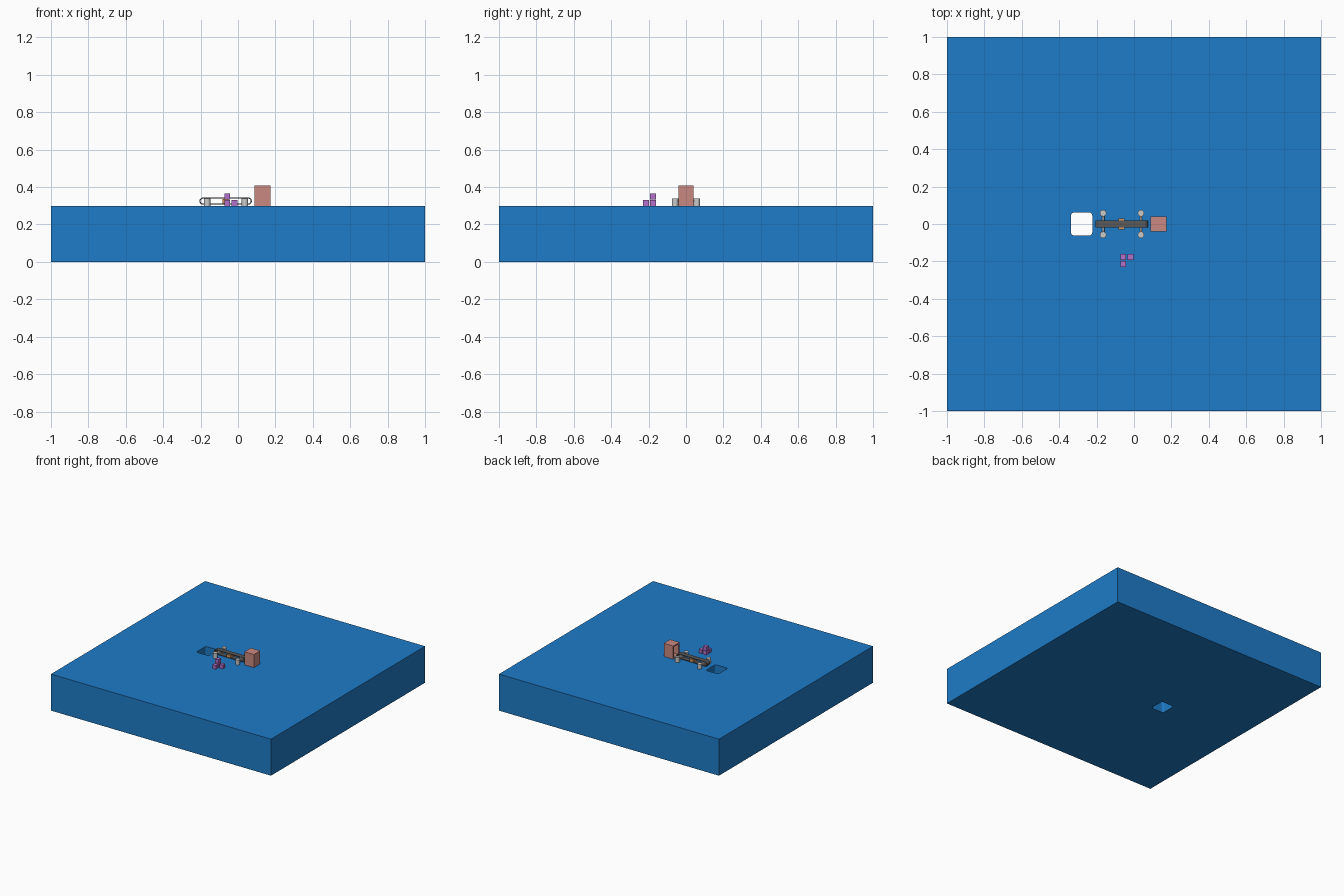
import bpy, bmesh
from math import pi, sin, cos

if "Cube" in bpy.data.objects:
    bpy.data.objects.remove(bpy.data.objects["Cube"])


def material(name, rgb):
    m = bpy.data.materials.new(name)
    m.diffuse_color = (*rgb, 1)
    m.use_nodes = True
    m.node_tree.nodes["Principled BSDF"].inputs["Base Color"].default_value = m.diffuse_color
    return m


BLUE = material("blue", (0.013, 0.2, 0.58))
DARK = material("dark", (0.1, 0.1, 0.1))
PINK = material("pink", (0.6, 0.25, 0.22))
PURPLE = material("purple", (0.45, 0.16, 0.6))
ORANGE = material("orange", (0.7, 0.3, 0.1))


def finish(name, bm, mat=None):
    bmesh.ops.recalc_face_normals(bm, faces=bm.faces)
    me = bpy.data.meshes.new(name)
    bm.to_mesh(me)
    bm.free()
    ob = bpy.data.objects.new(name, me)
    bpy.context.collection.objects.link(ob)
    if mat:
        me.materials.append(mat)
    return ob


def box(name, lo, hi, mat=None):
    bm = bmesh.new()
    bmesh.ops.create_cube(bm, size=1)
    for v in bm.verts:
        v.co = [a + (b - a) * (c + 0.5) for a, b, c in zip(lo, hi, v.co)]
    return finish(name, bm, mat)


def cylinder(name, centre, radius, depth, rotation=(0, 0, 0), sides=16):
    bm = bmesh.new()
    bmesh.ops.create_cone(bm, cap_ends=True, segments=sides,
                          radius1=radius, radius2=radius, depth=depth)
    ob = finish(name, bm)
    ob.location, ob.rotation_euler = centre, rotation
    for p in ob.data.polygons:
        p.use_smooth = len(p.vertices) == 4
    ob.data.set_sharp_from_angle(angle=0.6)
    return ob


def rounded(cx, cy, hx, hy, r, n=6):
    """Outline of a rounded rectangle."""
    pts = []
    for q, (sx, sy) in enumerate(((1, 1), (-1, 1), (-1, -1), (1, -1))):
        for i in range(n + 1):
            a = (q + i / n) * pi / 2
            pts.append((cx + sx * (hx - r) + r * cos(a), cy + sy * (hy - r) + r * sin(a)))
    return pts


def extrude(name, pts, place, depth, mat=None):
    bm = bmesh.new()
    f = bm.faces.new([bm.verts.new(place(*p)) for p in pts])
    new = bmesh.ops.extrude_face_region(bm, geom=[f])["geom"]
    bmesh.ops.translate(bm, vec=depth, verts=[v for v in new if isinstance(v, bmesh.types.BMVert)])
    return finish(name, bm, mat)


def cut(target, cutter):
    cutter.hide_render = True
    cutter.hide_viewport = False
    m = target.modifiers.new("cut", "BOOLEAN")
    m.object, m.operation, m.solver = cutter, "DIFFERENCE", "EXACT"
    bpy.context.view_layer.objects.active = target
    bpy.ops.object.modifier_apply(modifier=m.name)
    bpy.data.objects.remove(cutter)


# Ground slab with a rounded shaft through it
slab = box("ground_slab", (-1, -1, 0), (1, 1, 0.3), BLUE)
cut(slab, extrude("shaft_cutter", rounded(-0.28, 0, 0.057, 0.062, 0.017),
                  lambda x, y: (x, y, -0.1), (0, 0, 0.6)))

# Conveyor belt: a hollow loop
CX, CZ = -0.066, 0.325
belt = extrude("conveyor_belt", rounded(CX, CZ, 0.14, 0.019, 0.0185),
               lambda x, z: (x, -0.019, z), (0, 0.038, 0), DARK)
cut(belt, extrude("belt_cutter", rounded(CX, CZ, 0.134, 0.013, 0.0125),
                  lambda x, z: (x, -0.1, z), (0, 0.2, 0)))

# Rollers, cross rods and posts
for end, x in (("left", -0.165), ("right", 0.037)):
    cylinder(f"roller_{end}", (x, 0, CZ), 0.0128, 0.036, (pi / 2, 0, 0))
    cylinder(f"cross_rod_{end}", (x, 0, CZ), 0.006, 0.116, (pi / 2, 0, 0), 12)
    for side, y in (("front", -0.058), ("back", 0.058)):
        cylinder(f"post_{end}_{side}", (x, y, 0.32), 0.0175, 0.04)

# Drive block in the middle of the belt
box("drive_block", (CX - 0.016, -0.029, 0.313), (CX + 0.016, 0.029, 0.337), ORANGE)

# Receiving bin, open towards the belt
bin_ = box("bin", (0.088, -0.041, 0.3), (0.173, 0.041, 0.408), PINK)
cut(bin_, box("bin_cutter", (0.05, -0.03, 0.311), (0.162, 0.03, 0.397)))

# Stack of small crates
for i, (x, y, z) in enumerate(((-0.057, -0.177, 0.3), (-0.057, -0.177, 0.334),
                               (-0.019, -0.177, 0.3), (-0.057, -0.214, 0.3))):
    h = 0.0155
    box(f"crate_{i + 1}", (x - h, y - h, z), (x + h, y + h, z + 2 * h), PURPLE)
